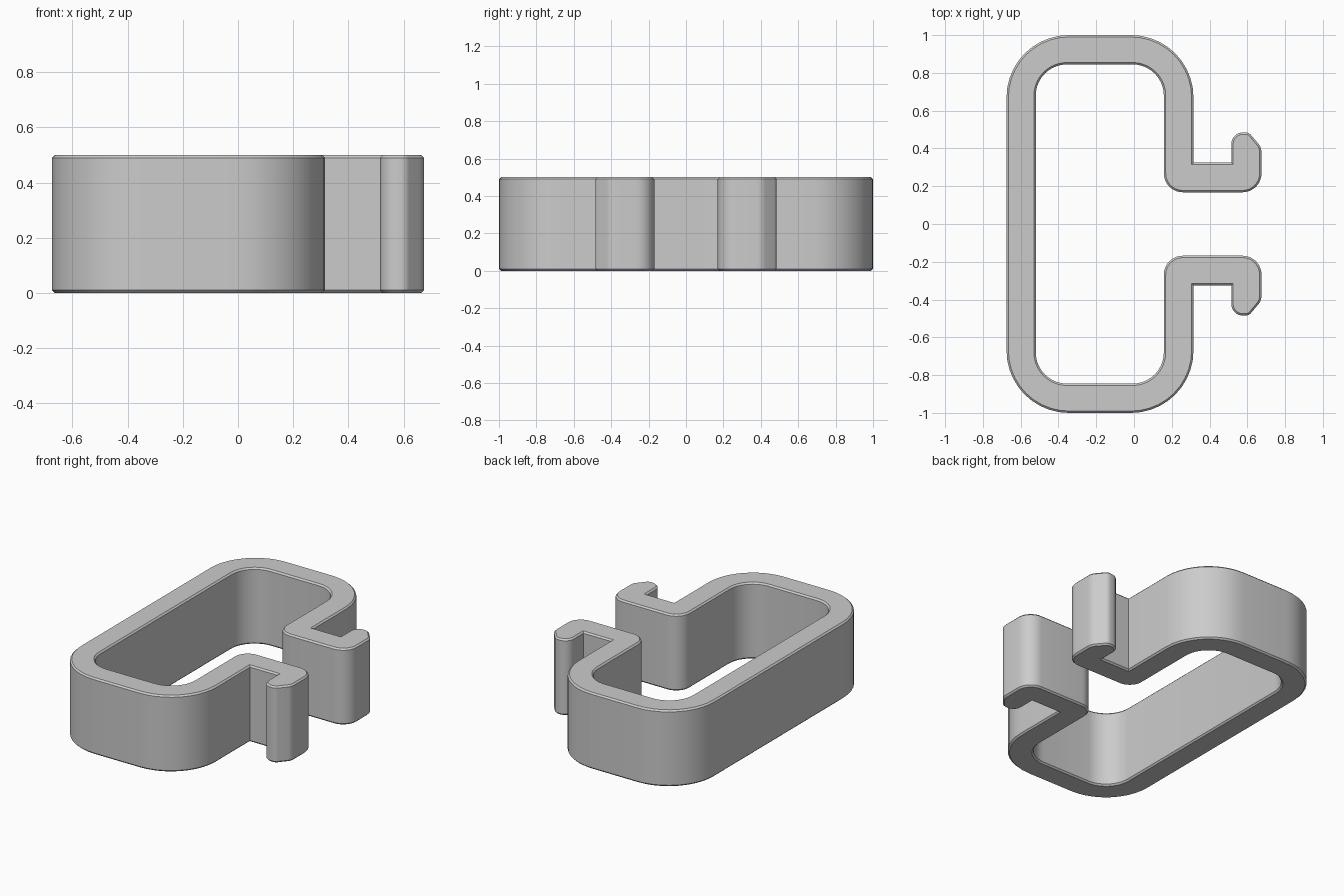
import bpy, bmesh, math
from mathutils import Vector

HEIGHT, CHAMFER = 0.5, 0.01

cube = bpy.data.objects.get("Cube")
if cube:
    bpy.data.objects.remove(cube, do_unlink=True)


def rounded(corners, steps=10):
    """Replace each inner (x, y, radius) corner of an open path by an arc."""
    pts = []
    for i, (x, y, r) in enumerate(corners):
        p = Vector((x, y))
        if r == 0:
            pts.append(p)
            continue
        a = (Vector(corners[i - 1][:2]) - p).normalized()
        b = (Vector(corners[i + 1][:2]) - p).normalized()
        angle = a.angle(b) / 2
        centre = p + (a + b).normalized() * r / math.sin(angle)
        start = (p + a * r / math.tan(angle) - centre).normalized()
        end = (p + b * r / math.tan(angle) - centre).normalized()
        pts += [centre + start.slerp(end, k / steps).normalized() * r
                for k in range(steps + 1)]
    return pts


# Outline of the back half, from the spine's outside round to its inside
half = rounded([
    (-0.675, 0, 0), (-0.675, 1, 0.33), (0.315, 1, 0.33),   # outer wall
    (0.315, 0.325, 0), (0.515, 0.325, 0),                  # notch
    (0.515, 0.485, 0.062), (0.608, 0.485, 0.04),           # hook tip
    (0.675, 0.405, 0.07), (0.675, 0.168, 0.1),             # hook back
    (0.158, 0.168, 0.1), (0.158, 0.845, 0.165),            # lip and inner wall
    (-0.52, 0.845, 0.165), (-0.52, 0, 0),
])
# Full outline: the half, then its mirror image without the shared ends
outline = half[:-1] + [Vector((p.x, -p.y)) for p in reversed(half[1:])]

# Extrude the outline and chamfer its top and bottom rims
bm = bmesh.new()
base = bm.faces.new([bm.verts.new((p.x, p.y, 0)) for p in outline])
top = bmesh.ops.extrude_face_region(bm, geom=[base], use_keep_orig=True)["geom"]
bmesh.ops.translate(bm, vec=(0, 0, HEIGHT),
                    verts=[g for g in top if isinstance(g, bmesh.types.BMVert)])
bmesh.ops.recalc_face_normals(bm, faces=bm.faces)
rims = [e for e in bm.edges if abs(e.verts[0].co.z - e.verts[1].co.z) < 1e-5]
bmesh.ops.bevel(bm, geom=rims, offset=CHAMFER, segments=1, affect="EDGES")
bmesh.ops.recalc_face_normals(bm, faces=bm.faces)
mesh = bpy.data.meshes.new("clip_body")
bm.to_mesh(mesh)
bm.free()

clip = bpy.data.objects.new("clip_body", mesh)
bpy.context.collection.objects.link(clip)

# Plain grey finish
grey = bpy.data.materials.new("plain_grey")
grey.use_nodes = True
colour = (0.6, 0.6, 0.6, 1)
grey.diffuse_color = colour
grey.node_tree.nodes["Principled BSDF"].inputs["Base Color"].default_value = colour
mesh.materials.append(grey)

bpy.context.view_layer.objects.active = clip
clip.select_set(True)
bpy.ops.object.shade_smooth_by_angle(angle=math.radians(30))
